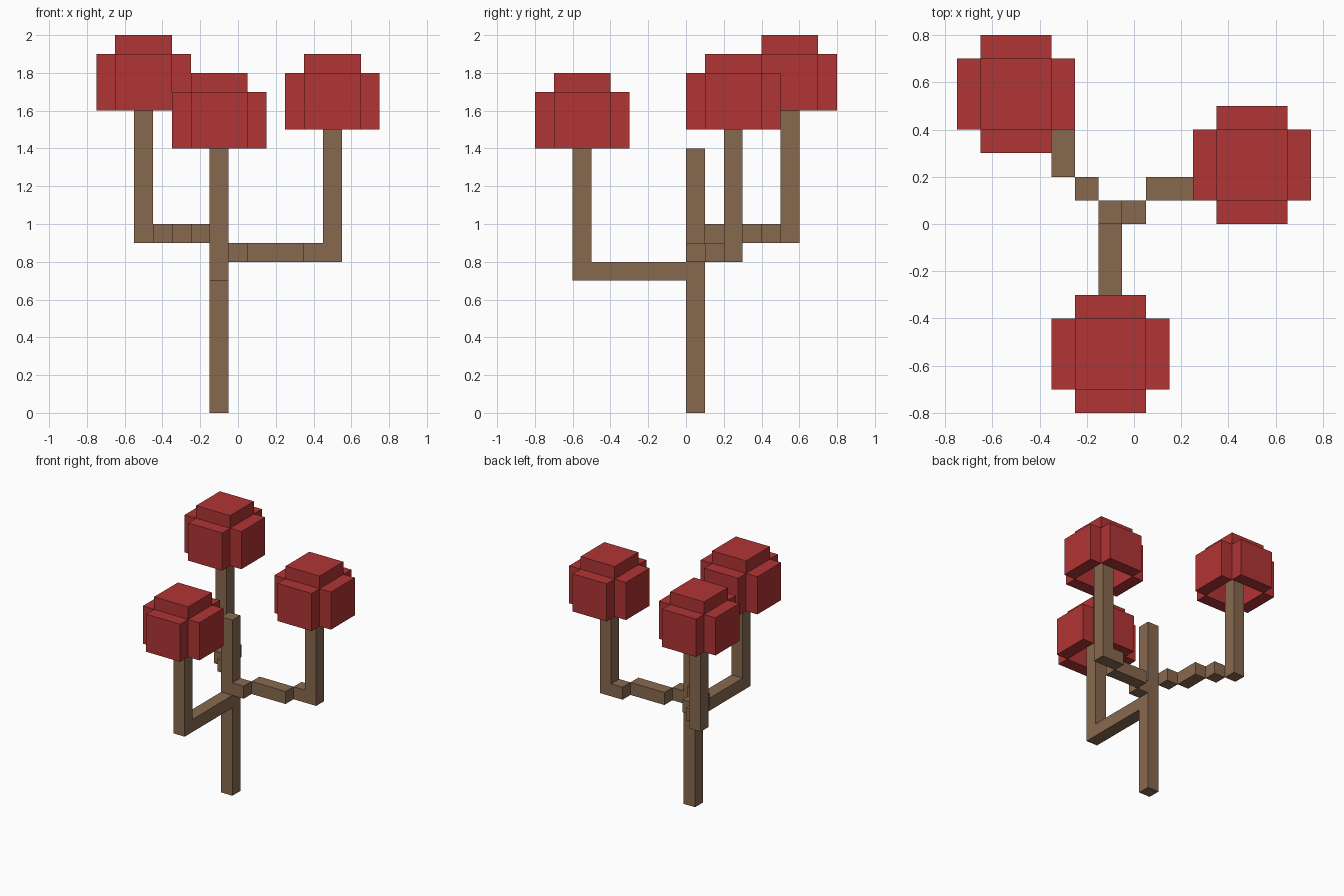
import bpy
import bmesh
from mathutils import Matrix, Vector

cube = bpy.data.objects.get("Cube")
if cube:
    bpy.data.objects.remove(cube, do_unlink=True)

U = 0.1  # size of one block


def make_material(name, rgb):
    mat = bpy.data.materials.new(name)
    mat.use_nodes = True
    color = (*rgb, 1.0)
    mat.diffuse_color = color
    mat.node_tree.nodes["Principled BSDF"].inputs["Base Color"].default_value = color
    return mat


bark = make_material("brown bark", (0.242, 0.141, 0.078))
leaves = make_material("red leaves", (0.434, 0.035, 0.035))


def make_boxes(name, boxes, mat):
    """One object from boxes given as (low corner, size) in world units."""
    bm = bmesh.new()
    for low, size in boxes:
        low, size = Vector(low), Vector(size)
        bmesh.ops.create_cube(
            bm, size=1,
            matrix=Matrix.Translation(low + size / 2) @ Matrix.Diagonal((*size, 1)))
    mesh = bpy.data.meshes.new(name)
    bm.to_mesh(mesh)
    bm.free()
    mesh.materials.append(mat)
    obj = bpy.data.objects.new(name, mesh)
    bpy.context.collection.objects.link(obj)


def make_limb(name, z, steps, crown_base):
    """Stepped branch, upright post and hollow crown; the last step is the post."""
    boxes = [((x, y, z), (w, d, U)) for x, y, w, d in steps[:-1]]
    x, y, w, d = steps[-1]
    wall = 3 * U
    cap_z = crown_base + wall
    boxes.append(((x, y, z), (w, d, cap_z - z)))
    make_boxes(name + "_branch", boxes, bark)

    # Crown: four wall slabs around an open middle, closed by a square cap
    cx, cy = x + w / 2, y + d / 2
    h = wall / 2
    slabs = [((cx - h, cy - h, cap_z), (wall, wall, U))]
    for near in (-h - U, h):
        slabs.append(((cx + near, cy - h, crown_base), (U, wall, wall)))
        slabs.append(((cx - h, cy + near, crown_base), (wall, U, wall)))
    make_boxes(name + "_crown", slabs, leaves)


# Trunk
make_boxes("trunk", [((-0.15, 0, 0), (U, U, 1.4))], bark)

# Limbs: steps are x, y, width, depth
make_limb("front", 0.7, [(-0.15, -0.5, U, 0.5), (-0.15, -0.6, U, U)], 1.4)
make_limb("left", 0.8, [(-0.05, 0, U, U), (0.05, U, 0.3, U),
                        (0.35, 0.2, U, U), (0.45, 0.2, U, U)], 1.5)
make_limb("back_right", 0.9, [(-0.25, U, U, U), (-0.35, 0.2, U, 0.2),
                              (-0.45, 0.4, U, U), (-0.55, 0.5, U, U)], 1.6)
